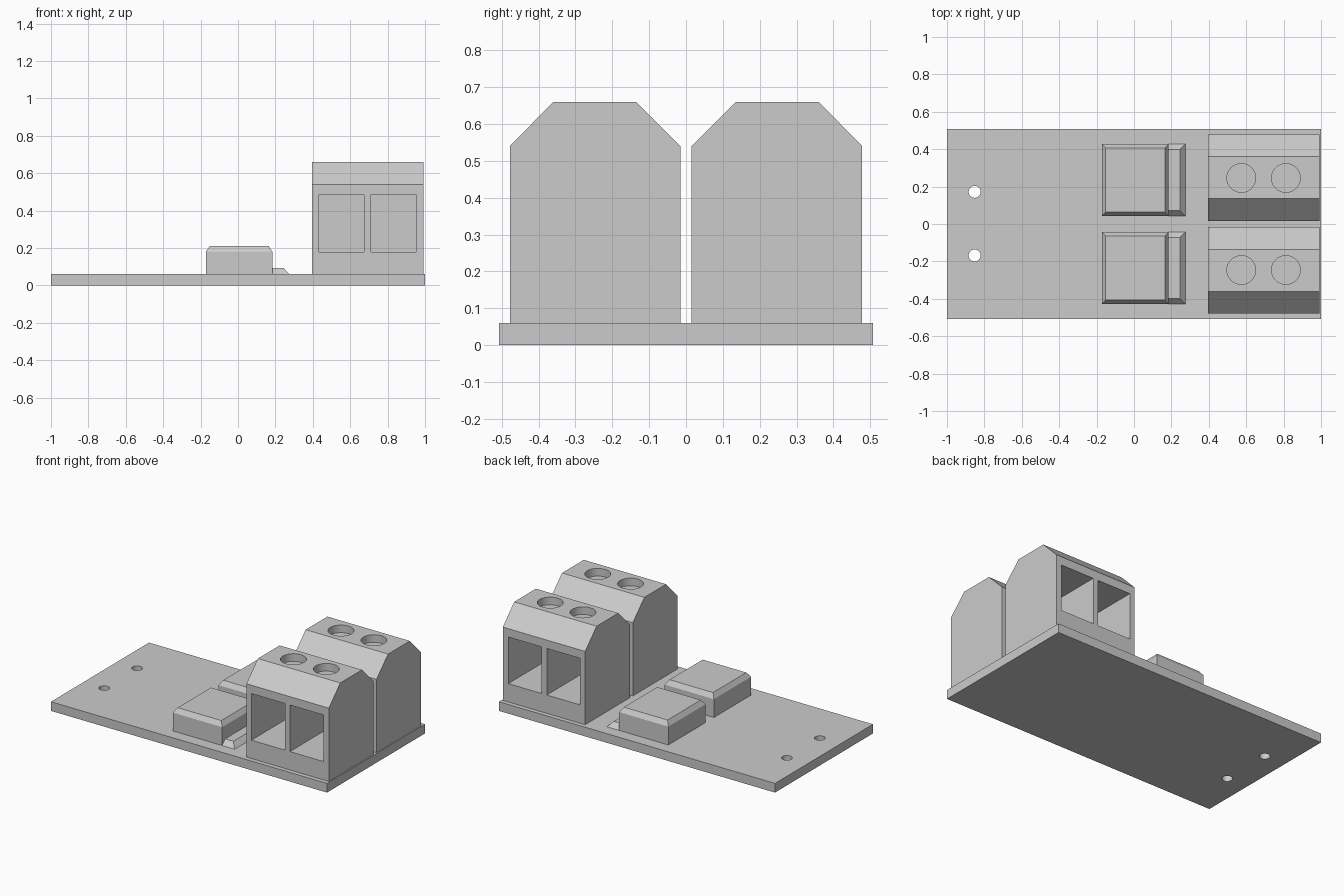
import bpy, bmesh
from mathutils import Matrix, Vector

if "Cube" in bpy.data.objects:
    bpy.data.objects.remove(bpy.data.objects["Cube"], do_unlink=True)

grey = bpy.data.materials.new("light_grey")
grey.use_nodes = True
colour = (0.6, 0.6, 0.6, 1)
grey.diffuse_color = colour
grey.node_tree.nodes["Principled BSDF"].inputs["Base Color"].default_value = colour

BOARD_TOP = 0.06


def add_box(bm, low, high, inset=0.0):
    """Box between two corners, with its upper face optionally drawn inwards."""
    low, high = Vector(low), Vector(high)
    mid, size = (low + high) / 2, high - low
    verts = bmesh.ops.create_cube(bm, size=1)["verts"]
    for v in verts:
        shrink = 2 * inset if v.co.z > 0 else 0
        v.co = mid + Vector((v.co.x * (size.x - shrink),
                             v.co.y * (size.y - shrink), v.co.z * size.z))


def add_cylinder(bm, x, y, z_low, z_high, radius):
    bmesh.ops.create_cone(bm, cap_ends=True, segments=32, radius1=radius, radius2=radius,
                          depth=z_high - z_low,
                          matrix=Matrix.Translation((x, y, (z_low + z_high) / 2)))


def make_object(name, bm):
    bmesh.ops.recalc_face_normals(bm, faces=bm.faces)
    mesh = bpy.data.meshes.new(name)
    bm.to_mesh(mesh)
    bm.free()
    mesh.materials.append(grey)
    obj = bpy.data.objects.new(name, mesh)
    bpy.context.collection.objects.link(obj)
    return obj


def activate(obj):
    bpy.ops.object.select_all(action="DESELECT")
    obj.select_set(True)
    bpy.context.view_layer.objects.active = obj


def cut(obj, bm):
    """Subtract the cutter shapes, then round off the shading of the holes."""
    cutter = make_object("cutter", bm)
    cutter.hide_render = True
    mod = obj.modifiers.new("cut", "BOOLEAN")
    mod.operation, mod.solver, mod.object = "DIFFERENCE", "EXACT", cutter
    activate(obj)
    bpy.ops.object.modifier_apply(modifier=mod.name)
    bpy.data.objects.remove(cutter, do_unlink=True)
    activate(obj)
    bpy.ops.object.shade_smooth_by_angle()


# Circuit board with two mounting holes
bm = bmesh.new()
add_box(bm, (-1, -0.507, 0), (1, 0.507, BOARD_TOP))
board = make_object("board", bm)
bm = bmesh.new()
for y in (-0.168, 0.172):
    add_cylinder(bm, -0.852, y, -0.1, 0.2, 0.032)
cut(board, bm)

for side, label in ((-1, "front"), (1, "back")):
    # Terminal block: chamfered profile extruded along x
    bm = bmesh.new()
    profile = [(0.015, BOARD_TOP), (0.478, BOARD_TOP), (0.478, 0.54),
               (0.36, 0.66), (0.135, 0.66), (0.015, 0.54)]
    face = bm.faces.new([bm.verts.new((0.396, side * y, z)) for y, z in profile])
    extruded = bmesh.ops.extrude_face_region(bm, geom=[face])["geom"]
    bmesh.ops.translate(bm, vec=(0.597, 0, 0),
                        verts=[g for g in extruded if isinstance(g, bmesh.types.BMVert)])
    block = make_object(label + "_terminal_block", bm)

    # Wire openings on the outer face and screw wells on top
    bm = bmesh.new()
    for x in (0.553, 0.832):
        y_ends = sorted((side * 0.08, side * 0.6))
        add_box(bm, (x - 0.121, y_ends[0], 0.18), (x + 0.121, y_ends[1], 0.485))
    for x in (0.574, 0.812):
        add_cylinder(bm, x, side * 0.246, 0.61, 0.8, 0.077)
    cut(block, bm)

    # Component body with a bevelled top
    y_low, y_high = sorted((side * 0.043, side * 0.428))
    bm = bmesh.new()
    add_box(bm, (-0.172, y_low, BOARD_TOP), (0.185, y_high, 0.18))
    lid = max(bm.faces, key=lambda f: f.calc_center_median().z)
    bmesh.ops.inset_individual(bm, faces=[lid], thickness=0.029)
    bmesh.ops.translate(bm, vec=(0, 0, 0.03), verts=lid.verts)
    make_object(label + "_component", bm)

    # Sloped metal tab projecting from the component
    bm = bmesh.new()
    add_box(bm, (0.1, y_low, BOARD_TOP), (0.275, y_high, 0.092), inset=0.03)
    make_object(label + "_component_tab", bm)
